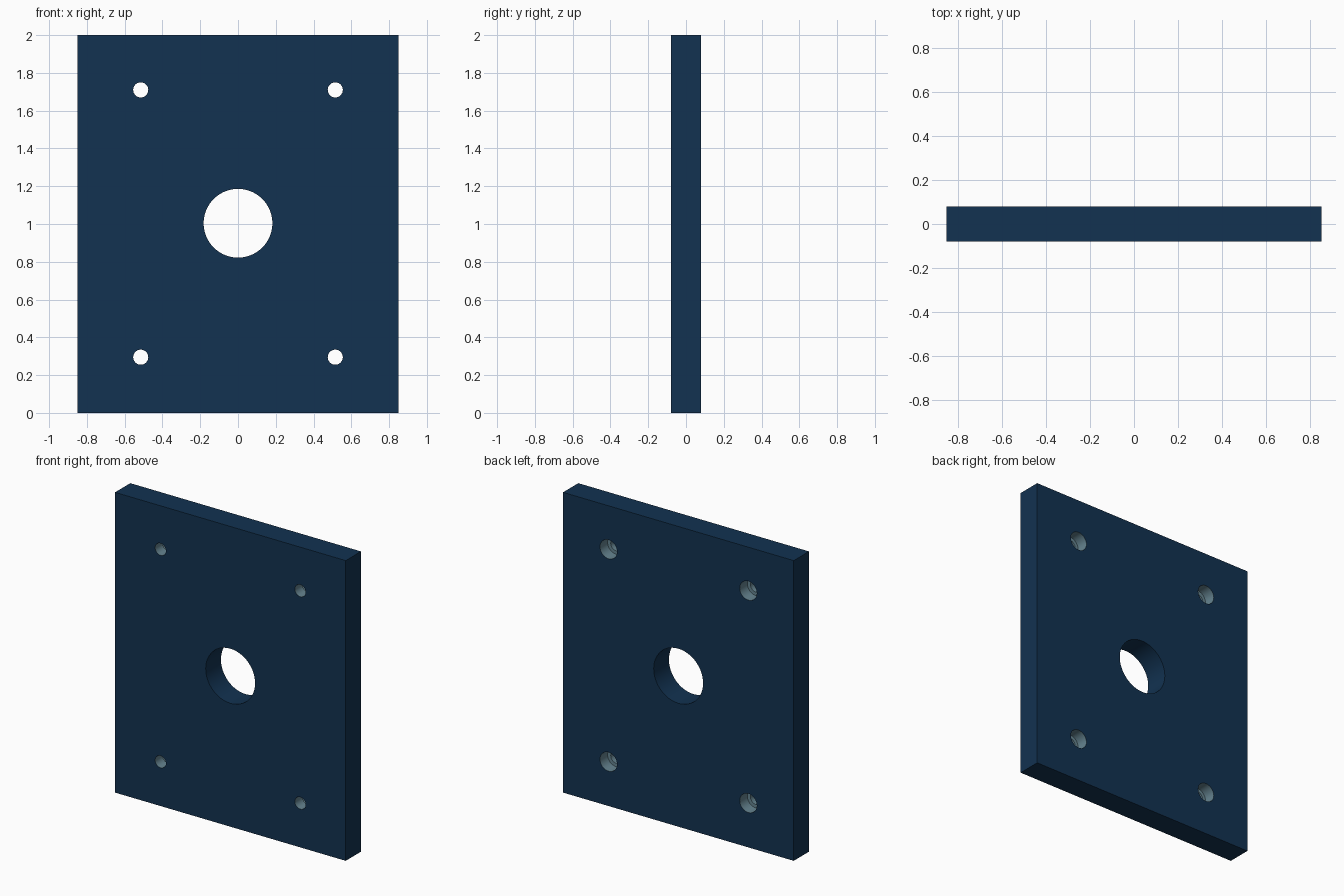
import bpy, math

if "Cube" in bpy.data.objects:
    bpy.data.objects.remove(bpy.data.objects["Cube"])

def material(name, col):
    m = bpy.data.materials.new(name)
    m.diffuse_color = (*col, 1)
    m.use_nodes = True
    m.node_tree.nodes["Principled BSDF"].inputs["Base Color"].default_value = m.diffuse_color
    return m

navy = material("navy paint", (0.006, 0.032, 0.082))
steel = material("grey blue bore", (0.13, 0.23, 0.28))

W, T, H = 1.70, 0.16, 2.0
SCREWS = [(x, z) for x in (-0.515, 0.515) for z in (0.295, 1.71)]

# flat mounting plate
bpy.ops.mesh.primitive_cube_add(size=1, location=(0, 0, H / 2))
plate = bpy.context.object
plate.name = "mounting_plate"
plate.scale = (W, T, H)
bpy.ops.object.transform_apply(location=True, rotation=True, scale=True)
plate.data.materials.append(navy)
plate.data.materials.append(steel)

def drill(x, z, r, y0, y1, sides=32):
    """Cut a round hole along y between y0 and y1."""
    bpy.ops.mesh.primitive_cylinder_add(
        vertices=sides, radius=r, depth=y1 - y0,
        location=(x, (y0 + y1) / 2, z), rotation=(math.pi / 2, 0, 0))
    cutter = bpy.context.object
    cutter.name = "hole_cutter"
    cutter.hide_render = True
    bpy.context.view_layer.objects.active = plate
    mod = plate.modifiers.new("hole", 'BOOLEAN')
    mod.operation = 'DIFFERENCE'
    mod.solver = 'EXACT'
    mod.object = cutter
    bpy.ops.object.modifier_apply(modifier=mod.name)
    bpy.data.objects.remove(cutter, do_unlink=True)

# central bore
drill(0, 1.004, 0.182, -0.2, 0.2, 64)

# screw holes, widened from the back for the screw heads
for x, z in SCREWS:
    drill(x, z, 0.04, -0.2, 0.2)
    drill(x, z, 0.063, 0.0, 0.2)

# screw hole walls in the lighter colour
for f in plate.data.polygons:
    c = f.center
    near = any(math.hypot(c.x - x, c.z - z) < 0.075 for x, z in SCREWS)
    f.material_index = 1 if near and abs(c.y) < T / 2 - 0.001 else 0

# smooth bores with sharp rims
bpy.ops.object.select_all(action='DESELECT')
plate.select_set(True)
bpy.context.view_layer.objects.active = plate
bpy.ops.object.shade_smooth_by_angle(angle=math.radians(30))
